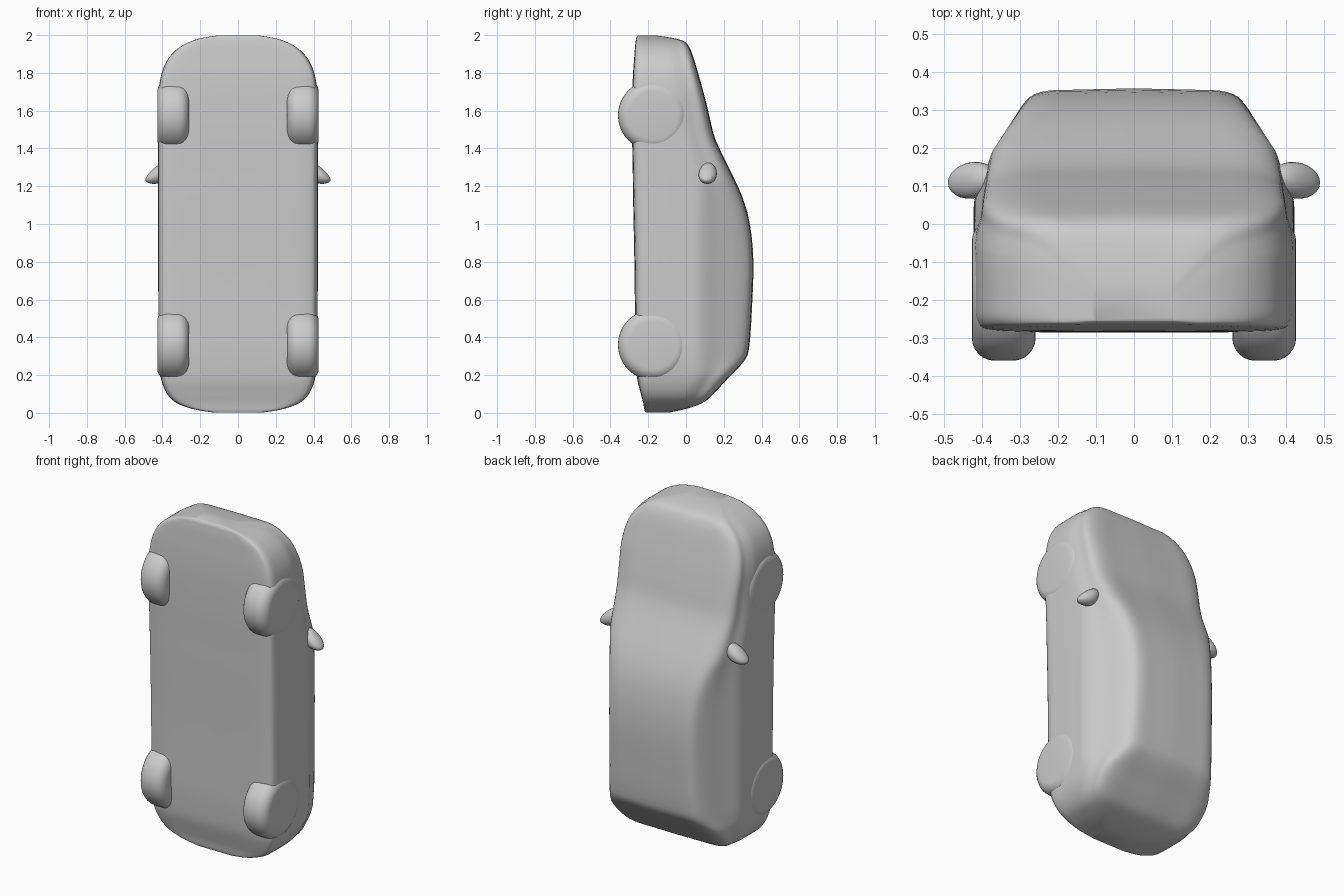
import bpy, bmesh, math
from mathutils import Vector, Matrix

cube = bpy.data.objects.get("Cube")
if cube:
    bpy.data.objects.remove(cube)

grey = bpy.data.materials.new("plain grey")
grey.use_nodes = True
colour = (0.6, 0.6, 0.6, 1)
grey.diffuse_color = colour
grey.node_tree.nodes["Principled BSDF"].inputs["Base Color"].default_value = colour


def finish(bm, name, angle):
    bmesh.ops.recalc_face_normals(bm, faces=bm.faces)
    mesh = bpy.data.meshes.new(name)
    bm.to_mesh(mesh)
    bm.free()
    mesh.materials.append(grey)
    obj = bpy.data.objects.new(name, mesh)
    bpy.context.collection.objects.link(obj)
    bpy.ops.object.select_all(action="DESELECT")
    obj.select_set(True)
    bpy.context.view_layer.objects.active = obj
    bpy.ops.object.shade_smooth_by_angle(angle=math.radians(angle))
    return obj


def smooth_path(points, steps):
    """Resample a path with a curve that passes through every point."""
    pts = [Vector(p) for p in points]
    out = []
    for i in range(len(pts) - 1):
        p0, p1 = pts[max(i - 1, 0)], pts[i]
        p2, p3 = pts[i + 1], pts[min(i + 2, len(pts) - 1)]
        for k in range(steps):
            t = k / steps
            out.append(0.5 * (2 * p1 + (p2 - p0) * t
                              + (2 * p0 - 5 * p1 + 4 * p2 - p3) * t ** 2
                              + (3 * p1 - p0 - 3 * p2 + p3) * t ** 3))
    return out + [pts[-1]]


def section(z, w, b, t):
    """Closed body outline: half width w, underside b, top t."""
    h = t - b
    s = min(0.08, b + 0.68 * h)
    r = 0.93 * w - 0.6 * max(0, t - s - 0.12)
    shoulder, corner = Vector((0.985 * w, s)), Vector((r, t - 0.08 * h))
    half = [(0, b), (0.5 * w, b), (0.88 * w, b + 0.01 * h), (0.985 * w, b + 0.07 * h),
            (w, b + 0.25 * h), (w, s - 0.12 * h), shoulder,
            shoulder.lerp(corner, 0.45), corner,
            (0.82 * r, t - 0.015 * h), (0.45 * r, t - 0.003), (0, t)]
    half = smooth_path(half, 4)
    loop = half + [Vector((-p.x, p.y)) for p in half[-2:0:-1]]
    return [(p.x, p.y, z) for p in loop]


# Body: height, half width, underside, top
stations = [
    (0.002, 0.13, -0.215, -0.09), (0.016, 0.22, -0.22, -0.02),
    (0.035, 0.285, -0.223, 0.045), (0.06, 0.337, -0.228, 0.10),
    (0.105, 0.378, -0.24, 0.15), (0.18, 0.407, -0.258, 0.22),
    (0.28, 0.418, -0.265, 0.312), (0.36, 0.42, -0.268, 0.336),
    (0.55, 0.421, -0.27, 0.349), (0.80, 0.422, -0.273, 0.357),
    (1.0, 0.422, -0.277, 0.338), (1.15, 0.422, -0.28, 0.296),
    (1.30, 0.422, -0.282, 0.226), (1.45, 0.422, -0.285, 0.155),
    (1.58, 0.421, -0.285, 0.122), (1.70, 0.419, -0.284, 0.092),
    (1.80, 0.403, -0.28, 0.064), (1.88, 0.366, -0.274, 0.04),
    (1.935, 0.31, -0.27, 0.018), (1.967, 0.25, -0.266, -0.01),
    (1.985, 0.19, -0.263, -0.07), (1.998, 0.11, -0.255, -0.16)]
bm = bmesh.new()
rings = [[bm.verts.new(p) for p in section(*q)] for q in smooth_path(stations, 3)]
for low, high in zip(rings, rings[1:]):
    for i in range(len(low)):
        j = (i + 1) % len(low)
        bm.faces.new((low[i], low[j], high[j], high[i]))
bm.faces.new(rings[0])
bm.faces.new(rings[-1])
finish(bm, "car_body", 60)

for side, sign in (("left", 1), ("right", -1)):
    # Wheels with softly rounded treads
    for end, z in (("rear", 0.36), ("front", 1.575)):
        bm = bmesh.new()
        place = Matrix.Translation((sign * 0.343, -0.173, z)) @ Matrix.Rotation(math.pi / 2, 4, "Y")
        bmesh.ops.create_cone(bm, cap_ends=True, segments=48, radius1=0.187,
                              radius2=0.187, depth=0.168, matrix=place)
        rims = [e for e in bm.edges if any(len(f.verts) > 4 for f in e.link_faces)]
        bmesh.ops.bevel(bm, geom=rims, offset=0.06, segments=6, profile=0.5, affect="EDGES")
        finish(bm, f"{end}_{side}_wheel", 60)

    # Door mirror: a rounded pod sweeping down and outward
    bm = bmesh.new()
    bmesh.ops.create_uvsphere(bm, u_segments=24, v_segments=16, radius=1)
    for v in bm.verts:
        x, y, z = v.co
        v.co = (sign * (0.425 + 0.065 * x), 0.115 + 0.048 * y - 0.006 * x,
                1.262 + (0.048 - 0.016 * x) * z - 0.028 * x)
    finish(bm, f"{side}_mirror", 60)
